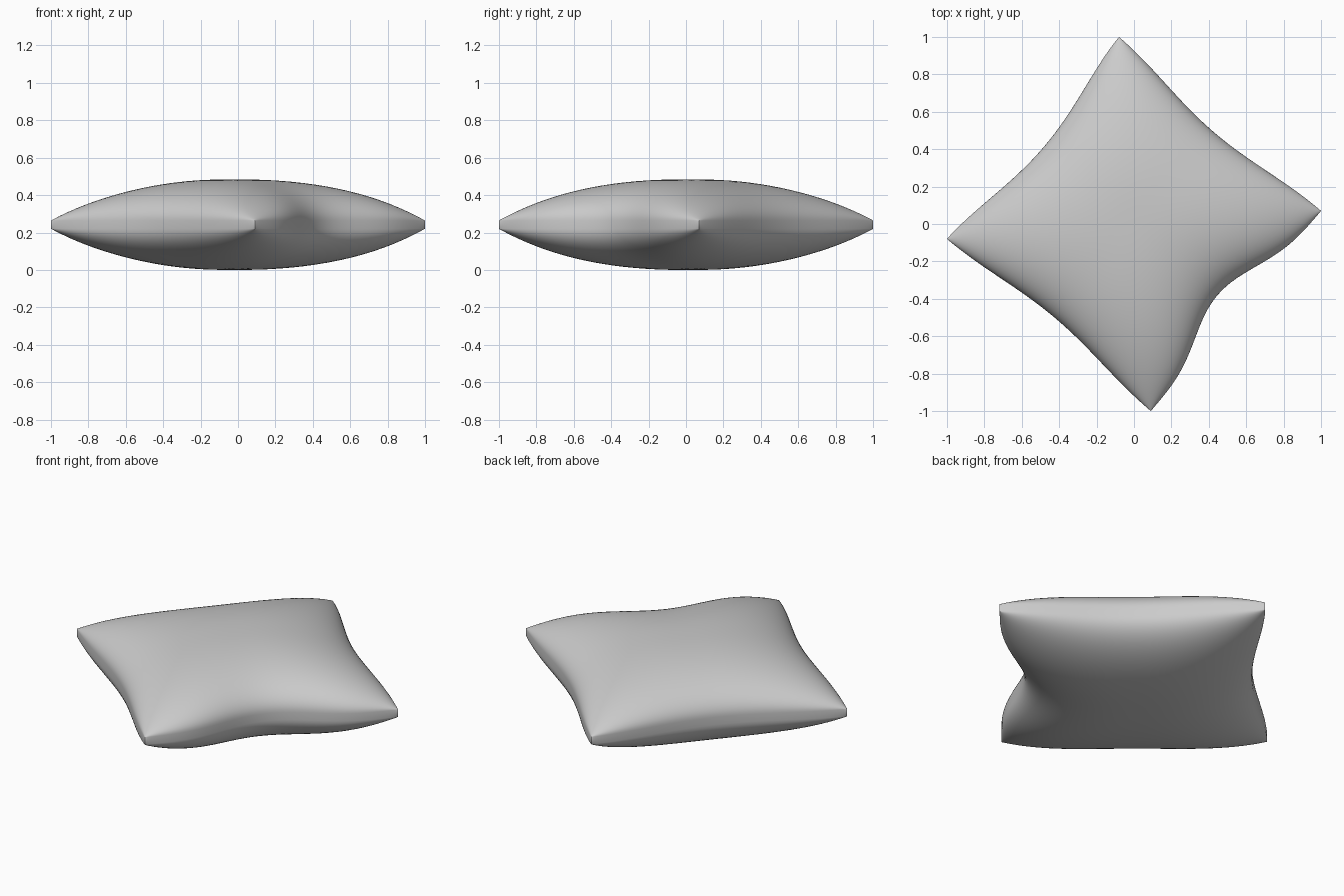
import bpy, bmesh, math
from mathutils import Vector

cube = bpy.data.objects.get("Cube")
if cube:
    bpy.data.objects.remove(cube, do_unlink=True)

# Grey cloth
fabric = bpy.data.materials.new("grey fabric")
fabric.use_nodes = True
grey = (0.6, 0.6, 0.6, 1)
fabric.diffuse_color = grey
fabric.node_tree.nodes["Principled BSDF"].inputs["Base Color"].default_value = grey

# Four corners, and how each side is drawn inwards: depth and sharpness
FRONT, LEFT = Vector((0.09, -1.0)), Vector((1.0, 0.07))
BACK, RIGHT = Vector((-0.08, 1.0)), Vector((-1.0, -0.08))
MID_Z, PUFF, SEAM = 0.25, 0.22, 0.022
N = 48


def side(a, b, t, depth, power):
    """Point on a pinched side from a to b."""
    d = (b - a).normalized()
    inward = Vector((-d.y, d.x))
    if inward.dot(a + b) > 0:
        inward.negate()
    return a.lerp(b, t) + inward * depth * max(0, math.sin(math.pi * t)) ** power


def outline(u, v):
    """Blend the four sides across the cushion."""
    s, t = (u + 1) / 2, (v + 1) / 2
    across = side(FRONT, LEFT, s, 0.13, 3.5).lerp(side(RIGHT, BACK, s, 0.075, 1.7), t)
    along = side(FRONT, RIGHT, t, 0.05, 2).lerp(side(LEFT, BACK, t, 0.055, 2), s)
    corners = FRONT.lerp(LEFT, s).lerp(RIGHT.lerp(BACK, s), t)
    return across + along - corners


def swell(t):
    return math.sqrt(max(0, 1 - abs(t) ** 2.5))


# Grid steps crowd towards the rim, where the cloth turns fastest
steps = [math.sin(math.pi * (i / N - 0.5)) for i in range(N + 1)]
bm = bmesh.new()
sheets = []
for sign in (1, -1):
    sheet = []
    for v in steps:
        row = []
        for u in steps:
            p = outline(u, v)
            h = SEAM + PUFF * swell(u) * swell(v)
            row.append(bm.verts.new((p.x, p.y, MID_Z + sign * h)))
        sheet.append(row)
    for j in range(N):
        for i in range(N):
            bm.faces.new((sheet[j][i], sheet[j][i + 1], sheet[j + 1][i + 1], sheet[j + 1][i]))
    sheets.append(sheet)

# Narrow seam band joining the two sheets
rim = [(0, i) for i in range(N)] + [(j, N) for j in range(N)]
rim += [(N, i) for i in range(N, 0, -1)] + [(j, 0) for j in range(N, 0, -1)]
top, bottom = sheets
for (j, i), (l, k) in zip(rim, rim[1:] + rim[:1]):
    bm.faces.new((top[j][i], top[l][k], bottom[l][k], bottom[j][i]))
bmesh.ops.recalc_face_normals(bm, faces=bm.faces)

mesh = bpy.data.meshes.new("cushion")
bm.to_mesh(mesh)
bm.free()
mesh.materials.append(fabric)
cushion = bpy.data.objects.new("cushion", mesh)
bpy.context.collection.objects.link(cushion)

# Rest the cushion on the ground
low = min(v.co.z for v in mesh.vertices)
for v in mesh.vertices:
    v.co.z -= low

bpy.context.view_layer.objects.active = cushion
cushion.select_set(True)
bpy.ops.object.shade_smooth_by_angle(angle=math.radians(60))
